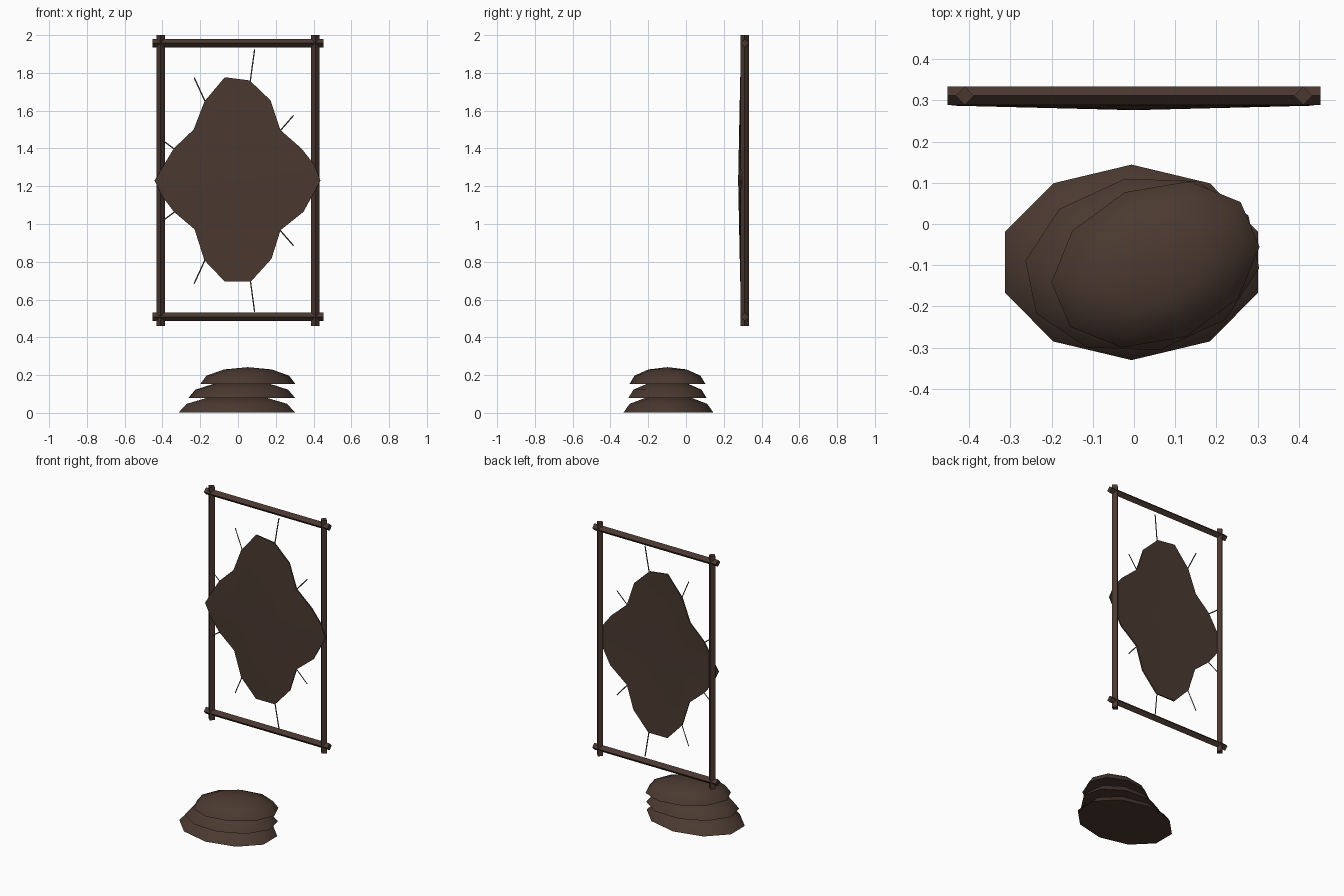
import bpy, bmesh, math
from mathutils import Vector

if "Cube" in bpy.data.objects:
    bpy.data.objects.remove(bpy.data.objects["Cube"])

def material(name, rgb):
    m = bpy.data.materials.new(name)
    m.diffuse_color = (*[((c / 255 + 0.055) / 1.055) ** 2.4 for c in rgb], 1)
    m.use_nodes = True
    m.node_tree.nodes["Principled BSDF"].inputs["Base Color"].default_value = m.diffuse_color
    return m

WOOD = material("dark wood", (74, 56, 48))
HIDE = material("brown hide", (74, 57, 48))
CORD = material("grey cord", (104, 100, 86))

def finish(name, bm, mat, smooth=True):
    bmesh.ops.recalc_face_normals(bm, faces=bm.faces)
    me = bpy.data.meshes.new(name)
    bm.to_mesh(me)
    bm.free()
    me.materials.append(mat)
    for p in me.polygons:
        p.use_smooth = smooth
    ob = bpy.data.objects.new(name, me)
    bpy.context.collection.objects.link(ob)
    return ob

def rod(name, a, b, r, sides, mat, twist=0, smooth=False):
    a, b = Vector(a), Vector(b)
    bm = bmesh.new()
    bmesh.ops.create_cone(bm, cap_ends=True, segments=sides, radius1=r, radius2=r, depth=(b - a).length)
    ob = finish(name, bm, mat, smooth)
    ob.location = (a + b) / 2
    ob.rotation_euler = (b - a).to_track_quat('Z', 'Y').to_euler()
    return ob

# Frame: four-sided poles standing on their edges
Y = 0.311
for s, side in ((-1, "left"), (1, "right")):
    rod(side + "_post", (s * 0.41, Y, 0.46), (s * 0.41, Y, 2.0), 0.0225, 4, WOOD)
for z, end in ((0.508, "bottom"), (1.958, "top")):
    rod(end + "_bar", (-0.452, Y, z), (0.452, Y, z), 0.0225, 4, WOOD)

# Stretched hide: thin fan with its middle pushed forward
outline = [(-.07, 1.777), (.062, 1.76), (.172, 1.655), (.225, 1.497), (.336, 1.40), (.402, 1.316),
           (.437, 1.23), (.347, 1.065), (.225, .967), (.177, .815), (.068, .695), (-.07, .695),
           (-.178, .808), (-.23, .972), (-.34, 1.065), (-.40, 1.145), (-.442, 1.23),
           (-.34, 1.40), (-.235, 1.50), (-.177, 1.65)]
bm = bmesh.new()
rings = []
for dy in (0, 0.009):
    c = bm.verts.new((0, 0.276 + dy, 1.23))
    ring = [bm.verts.new((x, 0.287 + dy, z)) for x, z in outline]
    rings.append(ring)
    for i in range(len(ring)):
        bm.faces.new((c, ring[i - 1], ring[i]))
for i in range(len(outline)):
    bm.faces.new((rings[0][i - 1], rings[0][i], rings[1][i], rings[1][i - 1]))
hide = finish("stretched_hide", bm, HIDE)
bpy.context.view_layer.objects.active = hide
hide.select_set(True)
bpy.ops.object.shade_smooth_by_angle(angle=math.radians(35))
hide.select_set(False)

# Lacing cords from the hide edge outwards, mirrored about the middle height
for x0, h0, x1, h1 in ((.064, .52, .088, .695), (-.17, .41, -.232, .545),
                       (.22, .26, .294, .345), (-.335, .165, -.405, .218)):
    for s in (-1, 1):
        rod("lacing_cord", (x0, 0.292, 1.23 + s * h0), (x1, 0.302, 1.23 + s * h1), 0.0035, 4, CORD)

# Folded hides: three flat-bottomed ten-sided domes
def dome(name, x, y, z, rx, ry, h, turn):
    bm = bmesh.new()
    prev = []
    for k in range(3):
        e = math.radians(30 * k)
        ring = []
        for i in range(10):
            a = math.radians(90 + 36 * i)
            ring.append(bm.verts.new((rx * math.cos(e) * math.cos(a), ry * math.cos(e) * math.sin(a), h * math.sin(e))))
        if prev:
            for i in range(10):
                bm.faces.new((prev[i - 1], prev[i], ring[i], ring[i - 1]))
        else:
            bm.faces.new(ring)
        prev = ring
    top = bm.verts.new((0, 0, h))
    for i in range(10):
        bm.faces.new((prev[i - 1], prev[i], top))
    ob = finish(name, bm, HIDE)
    ob.location = (x, y, z)
    ob.rotation_euler.z = turn
    bpy.context.view_layer.objects.active = ob
    ob.select_set(True)
    bpy.ops.object.shade_smooth_by_angle(angle=math.radians(50))
    ob.select_set(False)

dome("folded_hide_bottom", -0.006, -0.093, 0.003, 0.323, 0.237, 0.09, 0)
dome("folded_hide_middle", 0.02, -0.098, 0.078, 0.29, 0.212, 0.09, 0.2)
dome("folded_hide_top", 0.052, -0.098, 0.152, 0.262, 0.19, 0.09, 0.4)
